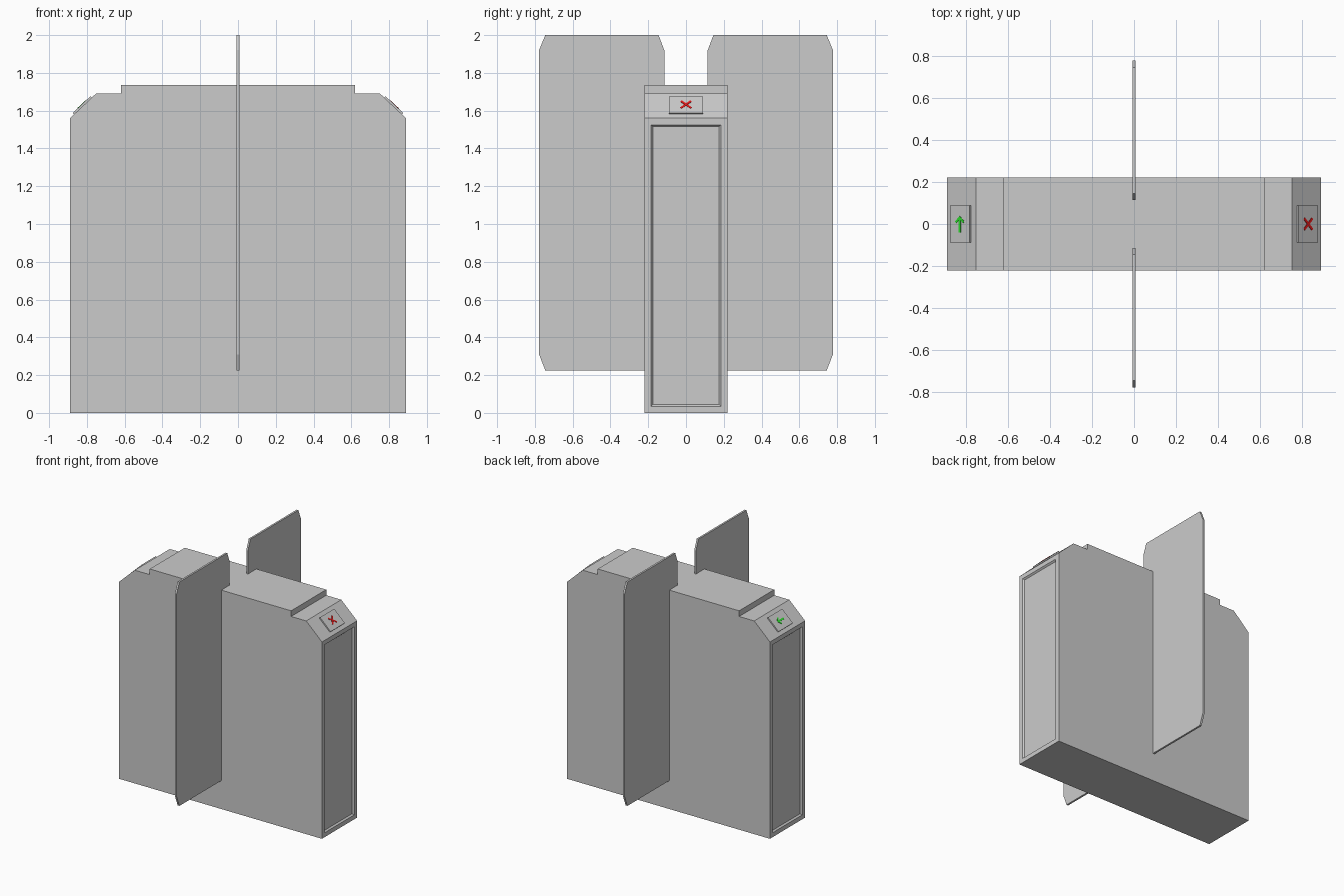
import bpy, bmesh, math
from mathutils import Matrix, Vector

if "Cube" in bpy.data.objects:
    bpy.data.objects.remove(bpy.data.objects["Cube"])


def material(name, rgb):
    m = bpy.data.materials.new(name)
    m.diffuse_color = (*rgb, 1)
    m.use_nodes = True
    m.node_tree.nodes["Principled BSDF"].inputs["Base Color"].default_value = m.diffuse_color
    return m


def finish(bm, name, mat=None):
    bmesh.ops.recalc_face_normals(bm, faces=bm.faces)
    me = bpy.data.meshes.new(name)
    bm.to_mesh(me)
    bm.free()
    ob = bpy.data.objects.new(name, me)
    bpy.context.collection.objects.link(ob)
    if mat:
        me.materials.append(mat)
    return ob


def prism(bm, points, depth):
    """Extrude a closed outline of 3D points along the depth vector."""
    face = bm.faces.new([bm.verts.new(p) for p in points])
    ext = bmesh.ops.extrude_face_region(bm, geom=[face])
    verts = [g for g in ext["geom"] if isinstance(g, bmesh.types.BMVert)]
    bmesh.ops.translate(bm, verts=verts, vec=depth)


red = material("red", (0.8, 0.01, 0.01))
green = material("green", (0.03, 0.75, 0.03))

# Cabinet: mirrored side profile, with a raised lid and sloped ends
half = [(0.89, 0), (0.89, 1.56), (0.752, 1.69), (0.62, 1.69), (0.62, 1.735)]
profile = half + [(-x, z) for x, z in reversed(half)]
bm = bmesh.new()
prism(bm, [(x, -0.22, z) for x, z in profile], Vector((0, 0.44, 0)))
bmesh.ops.recalc_face_normals(bm, faces=bm.faces)

# Recessed end panels
ends = [f for f in bm.faces if abs(f.normal.x) > 0.99 and f.calc_area() > 0.3]
bmesh.ops.inset_region(bm, faces=ends, thickness=0.035, use_even_offset=True)
bmesh.ops.inset_region(bm, faces=ends, thickness=0.01, depth=-0.012, use_even_offset=True)
finish(bm, "cabinet")

# Barrier wings with clipped corners
for side, label in ((1, "back"), (-1, "front")):
    outline = [(0.115, 0.225), (0.745, 0.225), (0.778, 0.31), (0.778, 1.92),
               (0.745, 2.0), (0.145, 2.0), (0.115, 1.92)]
    bm = bmesh.new()
    prism(bm, [(-0.0075, side * y, z) for y, z in outline], Vector((0.015, 0, 0)))
    finish(bm, label + "_barrier_wing")


# Sloped-end frames: local x across, y up the slope, z outward
n = Vector((0.13, 0, 0.138)).normalized()
u = Vector((0, 1, 0))
v = n.cross(u)
slope = Matrix((u, v, n)).transposed().to_4x4()
slope.translation = (0.821, 0, 1.625)
TOP = 0.010


def sign_part(outlines, z0, z1, frame, name, mat=None):
    bm = bmesh.new()
    for pts in outlines:
        prism(bm, [(a, b, z0) for a, b in pts], Vector((0, 0, z1 - z0)))
    bmesh.ops.transform(bm, matrix=frame, verts=bm.verts)
    finish(bm, name, mat)


def bar(length, width, angle):
    rot = Matrix.Rotation(angle, 2)
    l, w = length / 2, width / 2
    return [rot @ Vector(p) for p in ((-l, -w), (l, -w), (l, w), (-l, w))]


plate = [[(-0.089, -0.064), (0.089, -0.064), (0.089, 0.064), (-0.089, 0.064)]]
cross = [bar(0.076, 0.012, math.pi / 4), bar(0.076, 0.012, -math.pi / 4)]
upper = [(-0.038, 0), (-0.012, 0.03), (-0.004, 0.022), (-0.018, 0.007), (0.04, 0.007)]
arrow = [upper + [(a, -b) for a, b in reversed(upper[1:])]]

# Indicator plates and their symbols
for name, turn, shape, mat in (("stop_cross", 0, cross, red),
                               ("go_arrow", math.pi, arrow, green)):
    frame = Matrix.Rotation(turn, 4, 'Z') @ slope
    sign_part(plate, -0.005, TOP, frame, name + "_plate")
    sign_part(shape, TOP - 0.001, TOP + 0.002, frame, name, mat)
